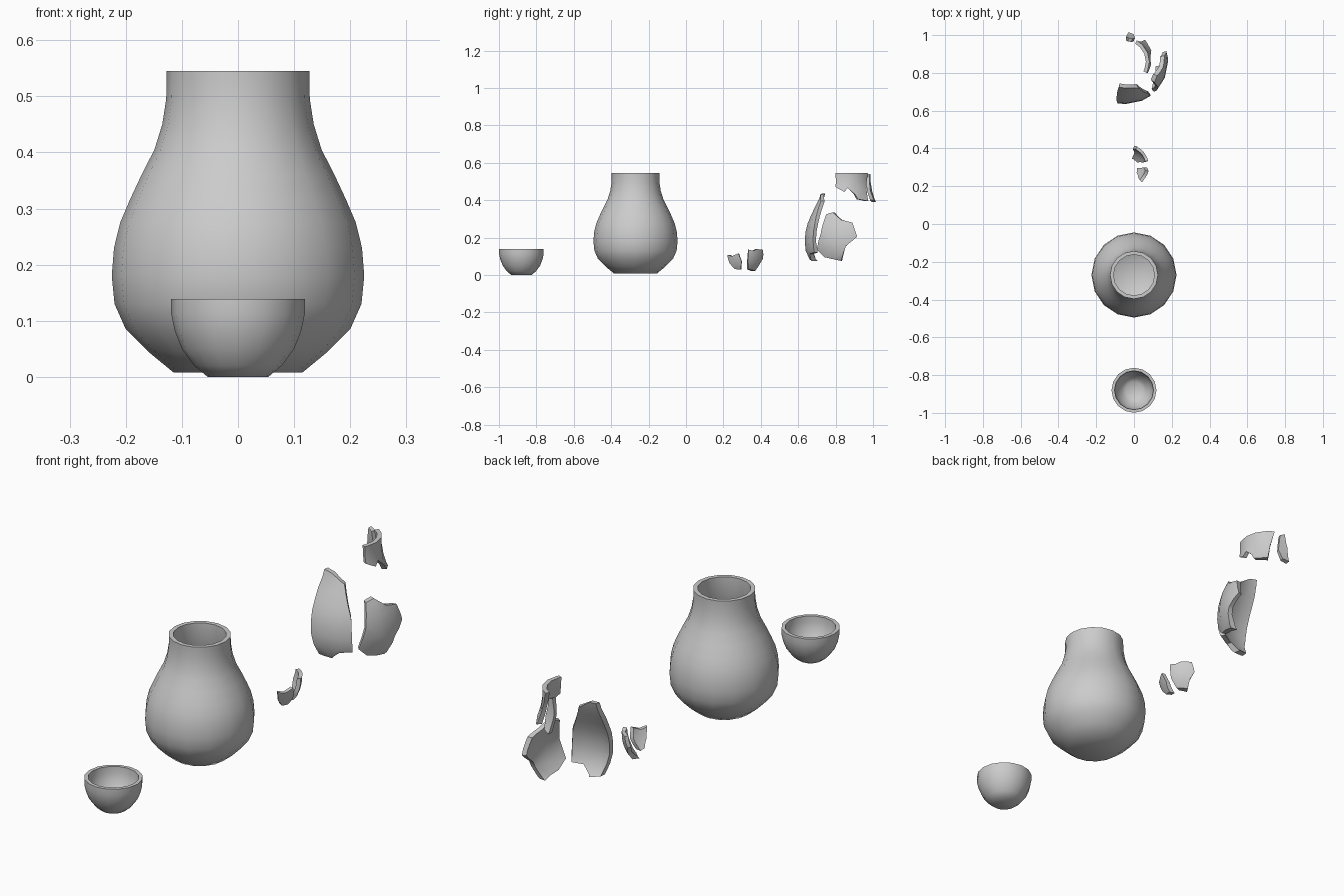
import bpy, bmesh
from math import sin, cos, asin, pi

if "Cube" in bpy.data.objects:
    bpy.data.objects.remove(bpy.data.objects["Cube"])

SIDES = 16
# Outer and inner wall profiles as (radius, z)
VASE_OUT = [(.115, .008), (.16, .045), (.2, .085), (.22, .13), (.225, .18), (.221, .23),
            (.21, .275), (.193, .315), (.172, .36), (.149, .405), (.135, .45),
            (.128, .495), (.127, .53), (.127, .545)]
VASE_IN = [(.1, .03), (.143, .06), (.182, .095), (.2, .135), (.205, .18), (.202, .225),
           (.192, .265), (.175, .305), (.153, .35), (.131, .395), (.117, .445),
           (.11, .495), (.108, .53), (.108, .545)]
BOWL_OUT = [(.054, 0), (.078, .02), (.1, .05), (.113, .083), (.119, .112), (.119, .139)]
BOWL_IN = [(.045, .018), (.064, .033), (.083, .058), (.096, .087), (.102, .113), (.103, .139)]


def finish(bm, name, angle=45):
    bmesh.ops.recalc_face_normals(bm, faces=bm.faces)
    me = bpy.data.meshes.new(name)
    bm.to_mesh(me)
    bm.free()
    ob = bpy.data.objects.new(name, me)
    bpy.context.collection.objects.link(ob)
    bpy.ops.object.select_all(action='DESELECT')
    ob.select_set(True)
    bpy.context.view_layer.objects.active = ob
    bpy.ops.object.shade_smooth_by_angle(angle=angle * pi / 180)


def pot(name, outer, inner, cy):
    """Lathe a closed, hollow pot."""
    bm = bmesh.new()
    rings = []
    for r, z in outer + inner[::-1]:
        rings.append([bm.verts.new((r * cos(2 * pi * i / SIDES), cy + r * sin(2 * pi * i / SIDES), z))
                      for i in range(SIDES)])
    for a, b in zip(rings, rings[1:]):
        for i in range(SIDES):
            j = (i + 1) % SIDES
            bm.faces.new((a[i], a[j], b[j], b[i]))
    bm.faces.new(rings[0])
    bm.faces.new(rings[-1])
    finish(bm, name)


def radius(profile, z):
    for (r0, z0), (r1, z1) in zip(profile, profile[1:]):
        if z <= z1:
            return r0 + (r1 - r0) * (z - z0) / (z1 - z0)
    return profile[-1][0]


def shard(name, outer, inner, centre, outline, view):
    """Cut an outline, seen from one side, out of a pot wall."""
    cx, cy = centre
    bm = bmesh.new()
    vs = []
    for h, z in outline:
        r = radius(outer, z)
        if view == 'right':
            t = asin(max(-1, min(1, (h - cy) / r)))
        else:
            s = asin(max(-1, min(1, (h - cx) / r)))
            t = s - pi / 2 if view == 'front' else pi / 2 - s
        vs.append(bm.verts.new((t, z, 0)))
    bm.faces.new(vs)
    # Split the flat outline along the wall's facets and rings
    cuts = [((2 * pi * i / SIDES, 0, 0), (1, 0, 0)) for i in range(-SIDES, SIDES)]
    cuts += [((0, z, 0), (0, 1, 0)) for _, z in outer[1:-1]]
    for co, no in cuts:
        bmesh.ops.bisect_plane(bm, geom=bm.verts[:] + bm.edges[:] + bm.faces[:],
                               plane_co=co, plane_no=no, dist=1e-5)
    ext = bmesh.ops.extrude_face_region(bm, geom=bm.faces[:], use_keep_orig=True)
    back = {g for g in ext['geom'] if isinstance(g, bmesh.types.BMVert)}
    # Wrap both skins round the pot's axis
    for v in bm.verts:
        t, z = v.co.x, v.co.y
        r = radius(inner if v in back else outer, z)
        v.co = (cx + r * cos(t), cy + r * sin(t), z)
    bmesh.ops.triangulate(bm, faces=[f for f in bm.faces if len(f.verts) > 4])
    finish(bm, name)


# Whole pots
pot("bowl", BOWL_OUT, BOWL_IN, -.88)
pot("vase", VASE_OUT, VASE_IN, -.27)

# Pieces of a broken bowl
BC = (-.04, .305)
shard("bowl_shard_back", BOWL_OUT, BOWL_IN, BC,
      [(.335, .135), (.36, .129), (.38, .138), (.41, .136), (.412, .09), (.395, .06),
       (.37, .022), (.335, .03), (.33, .07)], 'right')
shard("bowl_shard_front", BOWL_OUT, BOWL_IN, BC,
      [(.22, .108), (.245, .1), (.28, .115), (.298, .07), (.292, .028), (.26, .032),
       (.232, .065)], 'right')

# Pieces of a broken vase
VC = (-.045, .86)
shard("vase_shard_front", VASE_OUT, VASE_IN, VC,
      [(-.08, .435), (-.04, .43), (.022, .395), (.078, .27), (.085, .12), (.026, .113),
       (-.007, .075), (-.062, .084), (-.085, .173), (-.09, .36)], 'front')
shard("vase_shard_side", VASE_OUT, VASE_IN, VC,
      [(.75, .325), (.785, .335), (.83, .295), (.89, .28), (.915, .205), (.855, .155),
       (.83, .075), (.74, .095), (.70, .135), (.72, .22)], 'right')
shard("rim_shard", VASE_OUT, VASE_IN, VC,
      [(.80, .545), (.972, .545), (.965, .47), (.975, .395), (.92, .405), (.905, .43),
       (.865, .465), (.845, .445), (.80, .47)], 'right')
shard("rim_sliver", VASE_OUT, VASE_IN, VC,
      [(-.008, .53), (-.03, .54), (-.042, .47), (-.03, .39), (-.002, .4), (.005, .45)], 'back')
